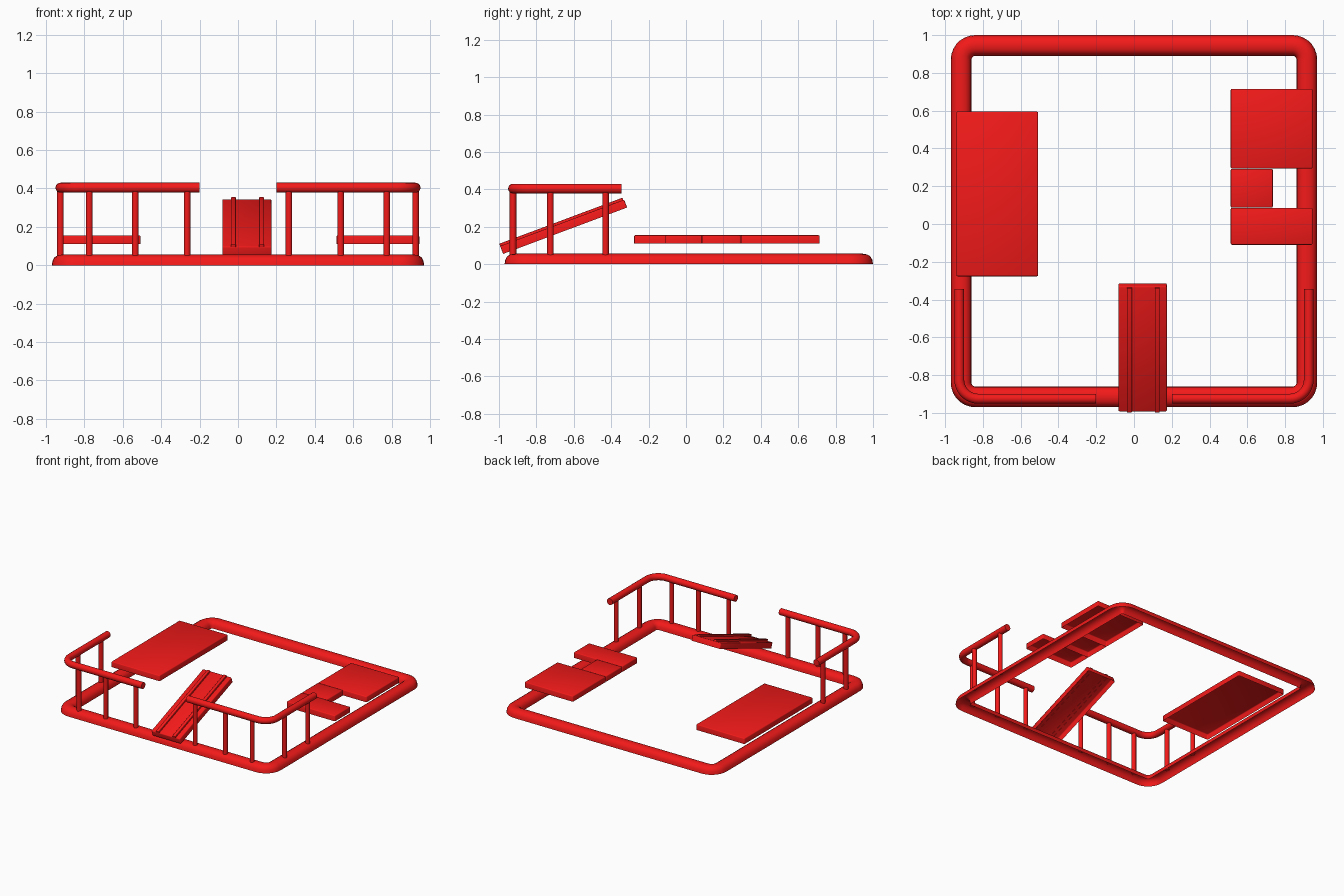
import bpy, bmesh
from math import pi, cos, sin, radians, atan2
from mathutils import Matrix, Vector

if "Cube" in bpy.data.objects:
    bpy.data.objects.remove(bpy.data.objects["Cube"])

red = bpy.data.materials.new("red")
red.diffuse_color = (0.9, 0.01, 0.01, 1)
red.use_nodes = True
red.node_tree.nodes["Principled BSDF"].inputs["Base Color"].default_value = red.diffuse_color


def finish(bm, name, mirror=False, angle=40):
    bmesh.ops.recalc_face_normals(bm, faces=bm.faces)
    me = bpy.data.meshes.new(name)
    bm.to_mesh(me)
    bm.free()
    me.shade_smooth()
    me.set_sharp_from_angle(angle=radians(angle))
    me.materials.append(red)
    ob = bpy.data.objects.new(name, me)
    bpy.context.collection.objects.link(ob)
    if mirror:
        ob.modifiers.new("mirror", 'MIRROR')
    return ob


def arc(cx, cy, r, a0, a1, n=7):
    """Arc points paired with their outward normals."""
    out = []
    for i in range(n + 1):
        a = radians(a0 + (a1 - a0) * i / n)
        d = Vector((cos(a), sin(a)))
        out.append((Vector((cx, cy)) + d * r, d))
    return out


def sweep(name, path, profile, loop, ring, mirror=False):
    """Run a (sideways offset, height) profile along a flat path."""
    bm = bmesh.new()
    rows = [[bm.verts.new((*(p + n * o), z)) for o, z in profile] for p, n in path]
    m = len(profile)
    for i in range(len(rows) if loop else len(rows) - 1):
        a, b = rows[i], rows[(i + 1) % len(rows)]
        for j in range(m if ring else m - 1):
            k = (j + 1) % m
            bm.faces.new((a[j], a[k], b[k], b[j]))
    if ring and not loop:
        bm.faces.new(rows[0])
        bm.faces.new(rows[-1])
    return finish(bm, name, mirror)


def tray(name, lo, hi, bevel=0.006):
    """Softened slab, open underneath."""
    bm = bmesh.new()
    lo, hi = Vector(lo), Vector(hi)
    bmesh.ops.create_cube(bm, size=1, matrix=Matrix.Translation((lo + hi) / 2)
                          @ Matrix.Diagonal((*(hi - lo), 1)))
    bottom = [f for f in bm.faces if f.normal.z < -0.5]
    bmesh.ops.delete(bm, geom=bottom, context='FACES_ONLY')
    edges = [e for e in bm.edges if len(e.link_faces) == 2]
    bmesh.ops.bevel(bm, geom=edges, offset=bevel, segments=2, profile=0.5,
                    affect='EDGES')
    return finish(bm, name, angle=50)


# Base frame: half-round channel, open underneath
R, X, Y0, Y1 = 0.075, 0.915, -0.915, 0.945
frame_path = (arc(X - R, Y1 - R, R, 0, 90) + arc(-X + R, Y1 - R, R, 90, 180)
              + arc(-X + R, Y0 + R, R, 180, 270) + arc(X - R, Y0 + R, R, 270, 360))
half_round = [(-0.055, 0), (-0.051, 0.024), (-0.041, 0.042), (-0.024, 0.052), (0, 0.056),
              (0.024, 0.052), (0.041, 0.042), (0.051, 0.024), (0.055, 0)]
sweep("base_frame", frame_path, half_round, True, False)

# Handrails around the two front corners
C, r = 0.925, 0.1
rail_path = ([(Vector((C, -0.345)), Vector((1, 0)))]
             + arc(C - r, -C + r, r, 0, -90, 10)
             + [(Vector((0.2, -C)), Vector((0, -1)))])
circle = [(0.026 * cos(2 * pi * i / 16), 0.404 + 0.026 * sin(2 * pi * i / 16))
          for i in range(16)]
sweep("handrail", rail_path, circle, False, True, mirror=True)

# Rail posts
posts = [(0.265, -C), (0.535, -C), (0.775, -C), (C, -0.725), (C, -0.43)]
for i, (x, y) in enumerate(posts):
    bm = bmesh.new()
    bmesh.ops.create_cone(bm, cap_ends=True, segments=14, radius1=0.0175,
                          radius2=0.0175, depth=0.345,
                          matrix=Matrix.Translation((x, y, 0.2175)))
    finish(bm, f"rail_post_{i + 1}", mirror=True)

# Flat platforms
Z0, Z1 = 0.11, 0.155
tray("left_platform", (-0.94, -0.277, Z0), (-0.508, 0.595, Z1))
tray("right_back_platform", (0.512, 0.294, Z0), (0.945, 0.715, Z1))
tray("right_middle_platform", (0.512, 0.087, Z0), (0.735, 0.292, Z1))
tray("right_front_platform", (0.512, -0.11, Z0), (0.945, 0.085, Z1))

# Sloping ramp with two raised runners, built flat then tilted
L = 0.708
tilt = Matrix.Translation((0, -0.978, 0.055)) @ Matrix.Rotation(radians(20.5), 4, 'X')
ramp = [tray("ramp", (-0.082, 0, 0), (0.174, L, 0.045))]
for side, x in (("left", -0.024), ("right", 0.123)):
    ramp.append(tray(f"ramp_runner_{side}", (x - 0.013, 0, 0.043),
                     (x + 0.013, L - 0.005, 0.058), 0.003))
for ob in ramp:
    ob.matrix_world = tilt
